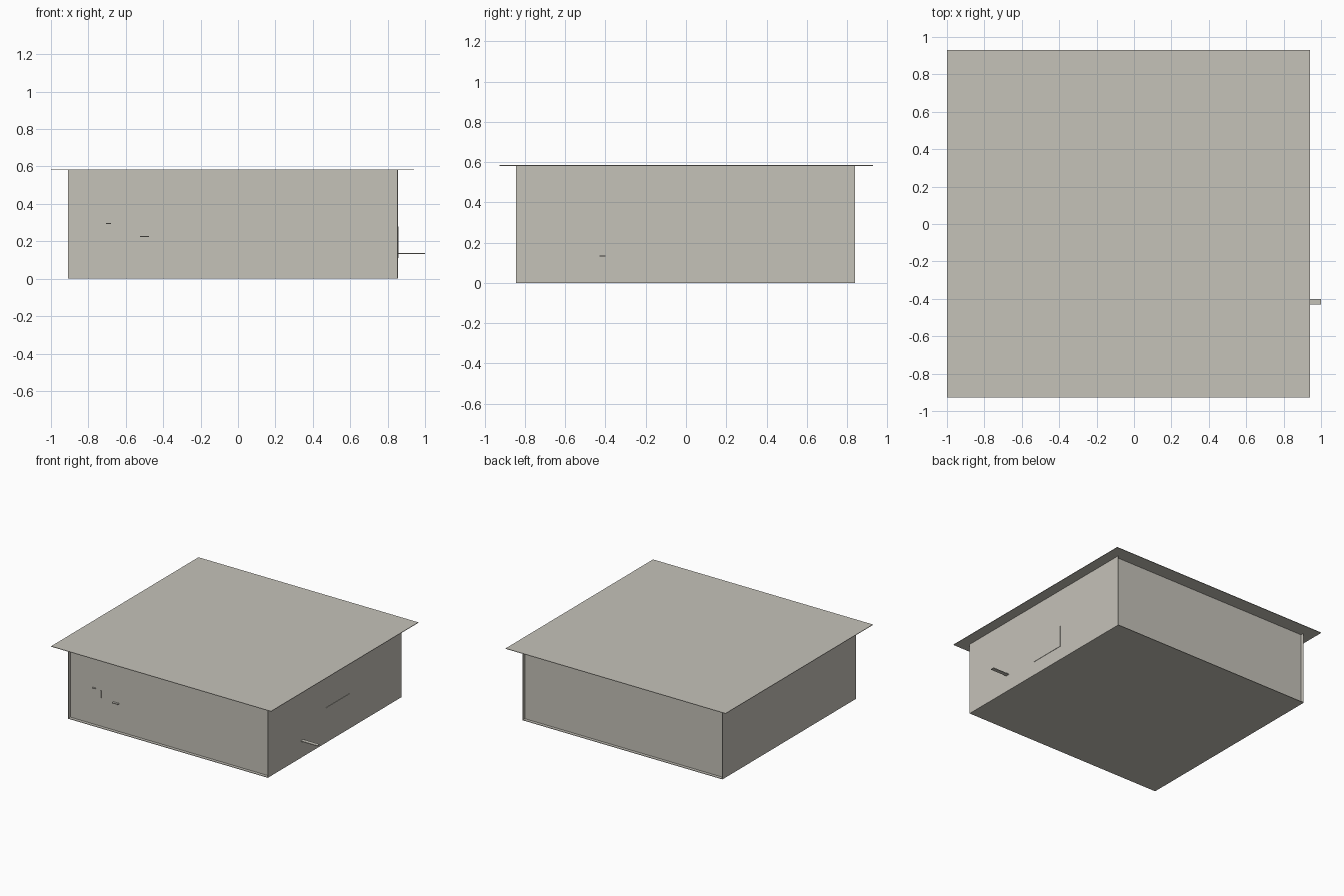
import bpy

if "Cube" in bpy.data.objects:
    bpy.data.objects.remove(bpy.data.objects["Cube"])

# One warm grey for the whole shell
grey = bpy.data.materials.new("warm_grey")
grey.diffuse_color = (0.56, 0.54, 0.485, 1.0)
grey.use_nodes = True
grey.node_tree.nodes["Principled BSDF"].inputs["Base Color"].default_value = grey.diffuse_color


def slab(name, x, y, z):
    """Box spanning the given (min, max) ranges."""
    bpy.ops.mesh.primitive_cube_add(size=1)
    ob = bpy.context.object
    ob.name = name
    ob.location = [(a + b) / 2 for a, b in (x, y, z)]
    ob.scale = [b - a for a, b in (x, y, z)]
    bpy.ops.object.transform_apply(location=True, rotation=False, scale=True)
    ob.data.materials.append(grey)
    return ob


X0, X1 = -0.91, 0.855     # outer faces of the side walls
Y0, Y1 = -0.845, 0.84     # ends of the floor and side walls
H = 0.585                 # height to the roof
T = 0.004                 # sheet thickness
RECESS = 0.025            # front and back walls sit slightly inside

# Floor and overhanging roof sheet
slab("floor", (X0, X1), (Y0, Y1), (0, T))
slab("roof", (-1.0, 0.94), (-0.927, 0.93), (H - T, H))

# Side walls run the full depth
slab("left_wall", (X0, X0 + T), (Y0, Y1), (T, H - T))
slab("right_wall", (X1 - T, X1), (Y0, Y1), (T, H - T))

# Recessed front and back walls
front = Y0 + RECESS
back = Y1 - RECESS
slab("front_wall", (X0 + T, X1 - T), (front, front + T), (T, H - T))
slab("back_wall", (X0 + T, X1 - T), (back - T, back), (T, H - T))

# Flush panel and ledge on the right wall
slab("side_panel", (X1 - 0.002, X1 + 0.003), (-0.115, 0.185), (0.11, 0.28))
slab("side_ledge", (X1 - 0.002, 1.0), (-0.43, -0.40), (0.131, 0.137))

# Small fittings on the front wall
slab("front_tab_upper", (-0.705, -0.68), (front - 0.012, front + 0.002), (0.292, 0.297))
slab("front_tab_lower", (-0.525, -0.475), (front - 0.018, front + 0.002), (0.223, 0.229))
slab("front_fin", (-0.634, -0.63), (front - 0.008, front + 0.002), (0.23, 0.29))
